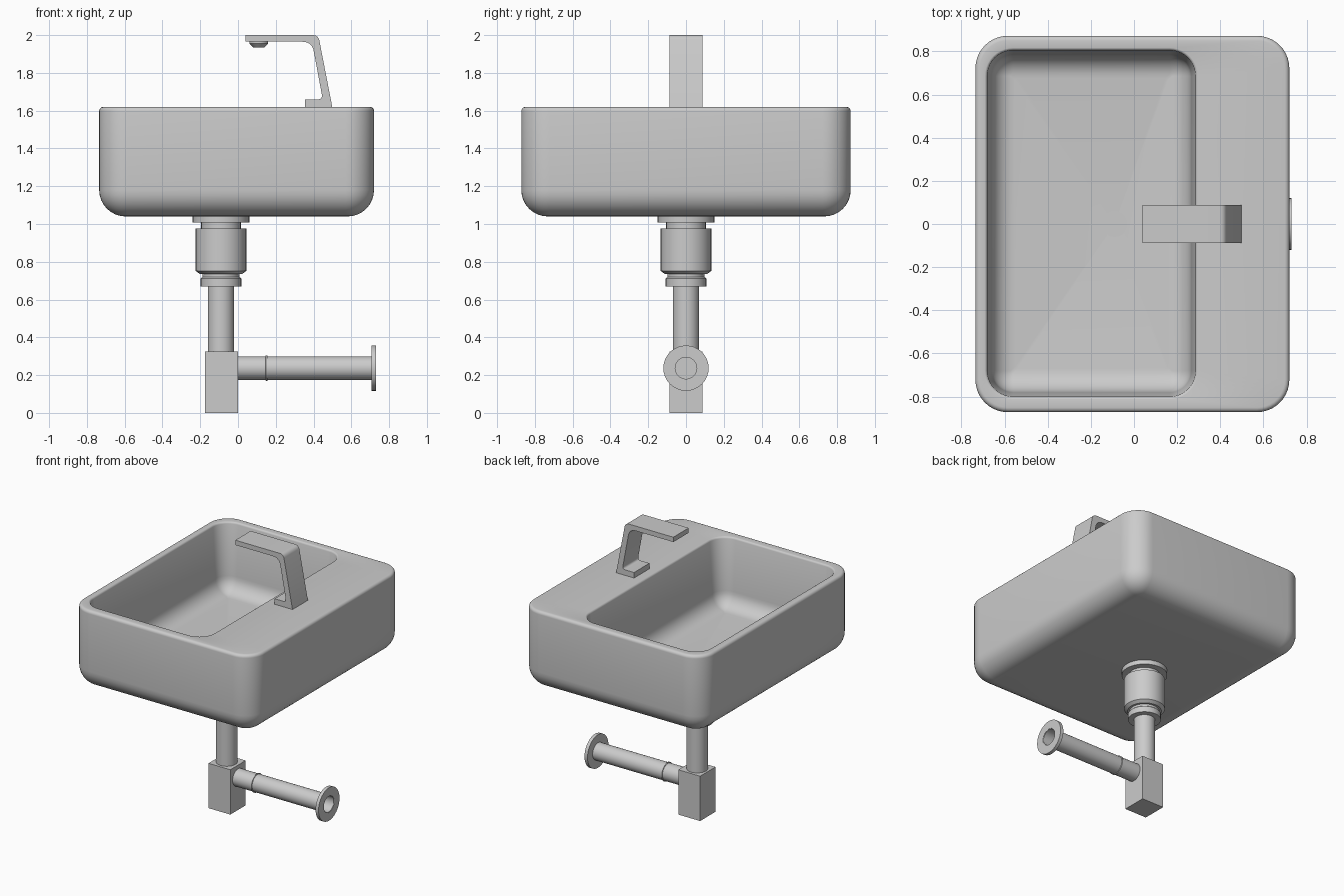
import bpy, bmesh, math
from mathutils import Matrix, Vector

old = bpy.data.objects.get("Cube")
if old:
    bpy.data.objects.remove(old, do_unlink=True)

grey = bpy.data.materials.new("light grey")
grey.use_nodes = True
COL = (0.6, 0.6, 0.6, 1)
grey.diffuse_color = COL
grey.node_tree.nodes["Principled BSDF"].inputs["Base Color"].default_value = COL


def finish(bm, name, smooth=True, angle=35):
    bmesh.ops.recalc_face_normals(bm, faces=bm.faces)
    me = bpy.data.meshes.new(name)
    bm.to_mesh(me)
    bm.free()
    ob = bpy.data.objects.new(name, me)
    bpy.context.collection.objects.link(ob)
    me.materials.append(grey)
    if smooth:
        bpy.ops.object.select_all(action='DESELECT')
        ob.select_set(True)
        bpy.context.view_layer.objects.active = ob
        bpy.ops.object.shade_smooth_by_angle(angle=math.radians(angle))
    return ob


def loft(bm, rings, cap_start=True, cap_end=True):
    loops = [[bm.verts.new(p) for p in ring] for ring in rings]
    n = len(loops[0])
    for a, b in zip(loops, loops[1:]):
        for i in range(n):
            j = (i + 1) % n
            bm.faces.new((a[i], a[j], b[j], b[i]))
    if cap_start:
        bm.faces.new(loops[0])
    if cap_end:
        bm.faces.new(loops[-1])


STEPS = 10


def rounded(x0, x1, y0, y1, r, z):
    """Rounded rectangle ring at height z."""
    pts = []
    centres = ((x1 - r, y1 - r), (x0 + r, y1 - r), (x0 + r, y0 + r), (x1 - r, y0 + r))
    for q, (cx, cy) in enumerate(centres):
        for s in range(STEPS + 1):
            a = math.pi / 2 * (q + s / STEPS)
            pts.append(Vector((cx + r * math.cos(a), cy + r * math.sin(a), z)))
    return pts


def inset(box, r, d, z):
    x0, x1, y0, y1 = box
    return rounded(x0 + d, x1 - d, y0 + d, y1 - d, max(r - d, 0.01), z)


def arc(r, n=8):
    """Quarter circle offsets, from (r, 0) to (0, r)."""
    return [(r * (1 - math.sin(t)), r * (1 - math.cos(t)))
            for t in (math.pi / 2 * i / n for i in range(n + 1))]


# Basin: outer shell, rim, bowl and sloped floor in one loft
TOP, BASE = 1.62, 1.04
DRAIN = Vector((-0.09, 0, 1.11))
outer = (-0.735, 0.72, -0.872, 0.872)
bowl = (-0.68, 0.285, -0.80, 0.805)
rings = [inset(outer, 0.15, d, BASE + h) for d, h in arc(0.14)]
rings += [inset(outer, 0.15, d, TOP - h) for d, h in reversed(arc(0.022, 5))]
rings += [inset(bowl, 0.12, d - 0.012, TOP - h)
          for d, h in ((0, 0), (0.004, 0.001), (0.009, 0.005), (0.012, 0.012))]
rings += [inset(bowl, 0.12, 0.02 + d, 1.13 + h) for d, h in reversed(arc(0.11))]
rings.append([DRAIN + Vector((p.x - DRAIN.x, p.y, 0)).normalized() * 0.06
              for p in rings[-1]])
bm = bmesh.new()
loft(bm, rings)
finish(bm, "basin", angle=40)


def turned(name, profile, origin, axis='Z', segs=32, caps=True):
    """Lathe (radius, distance) pairs around an axis."""
    bm = bmesh.new()
    ring = [(math.cos(2 * math.pi * i / segs), math.sin(2 * math.pi * i / segs))
            for i in range(segs)]
    loft(bm, [[(r * c, r * s, h) for c, s in ring] for r, h in profile], caps, caps)
    m = Matrix.Translation(origin)
    if axis == 'X':
        m = m @ Matrix.Rotation(math.pi / 2, 4, 'Y')
    bm.transform(m)
    return finish(bm, name)


# Drain cover and waste fitting below the basin
turned("drain_cover", [(0.06, -0.01), (0.06, 0.004)], DRAIN)
axis = (DRAIN.x, 0, 0)
turned("waste_fitting", [
    (0.108, 0.67), (0.108, 0.712), (0.098, 0.72), (0.098, 0.735), (0.112, 0.735),
    (0.134, 0.752), (0.134, 0.975), (0.105, 0.975), (0.105, 1.008),
    (0.15, 1.008), (0.15, 1.045)], axis)
turned("down_pipe", [(0.07, 0.31), (0.07, 0.68)], axis)


def prism(name, outline, half):
    """Extrude an XZ outline symmetrically along Y."""
    bm = bmesh.new()
    loft(bm, [[(x, y, z) for x, z in outline] for y in (-half, half)])
    return finish(bm, name, angle=25)


# Trap block
prism("trap_block", [(-0.175, 0), (0, 0), (0, 0.325), (-0.175, 0.325)], 0.088)

# Hollow outlet pipe with its joint ring and wall flange
wall = (0, 0, 0.237)
turned("outlet_pipe", [(0.057, 0), (0.062, 0), (0.062, 0.728), (0.057, 0.728), (0.057, 0)],
       wall, 'X', caps=False)
turned("joint_ring", [(0.06, 0.145), (0.067, 0.147), (0.067, 0.155), (0.06, 0.157)], wall, 'X',
       caps=False)
turned("wall_flange", [(0.06, 0.706), (0.12, 0.706), (0.12, 0.73), (0.06, 0.73), (0.06, 0.706)],
       wall, 'X', caps=False)


def bend(a, b, c, n=6):
    """Curved corner from a to c around b."""
    return [tuple((1 - t) ** 2 * p + 2 * t * (1 - t) * q + t * t * s
                  for p, q, s in zip(a, b, c)) for t in (i / n for i in range(n + 1))]


# Tap: bent flat bar with a foot, and the nozzle under its tip
tap = [(0.04, 2.0)]
tap += bend((0.395, 2.0), (0.422, 2.0), (0.43, 1.975))
tap += [(0.50, 1.615), (0.355, 1.615), (0.355, 1.66)]
tap += bend((0.425, 1.66), (0.45, 1.66), (0.443, 1.69))
tap += bend((0.402, 1.91), (0.394, 1.965), (0.34, 1.965))
tap += [(0.04, 1.965)]
prism("tap", tap, 0.088)
turned("tap_nozzle", [(0.03, 1.935), (0.05, 1.955), (0.05, 1.97)], (0.11, 0, 0))
